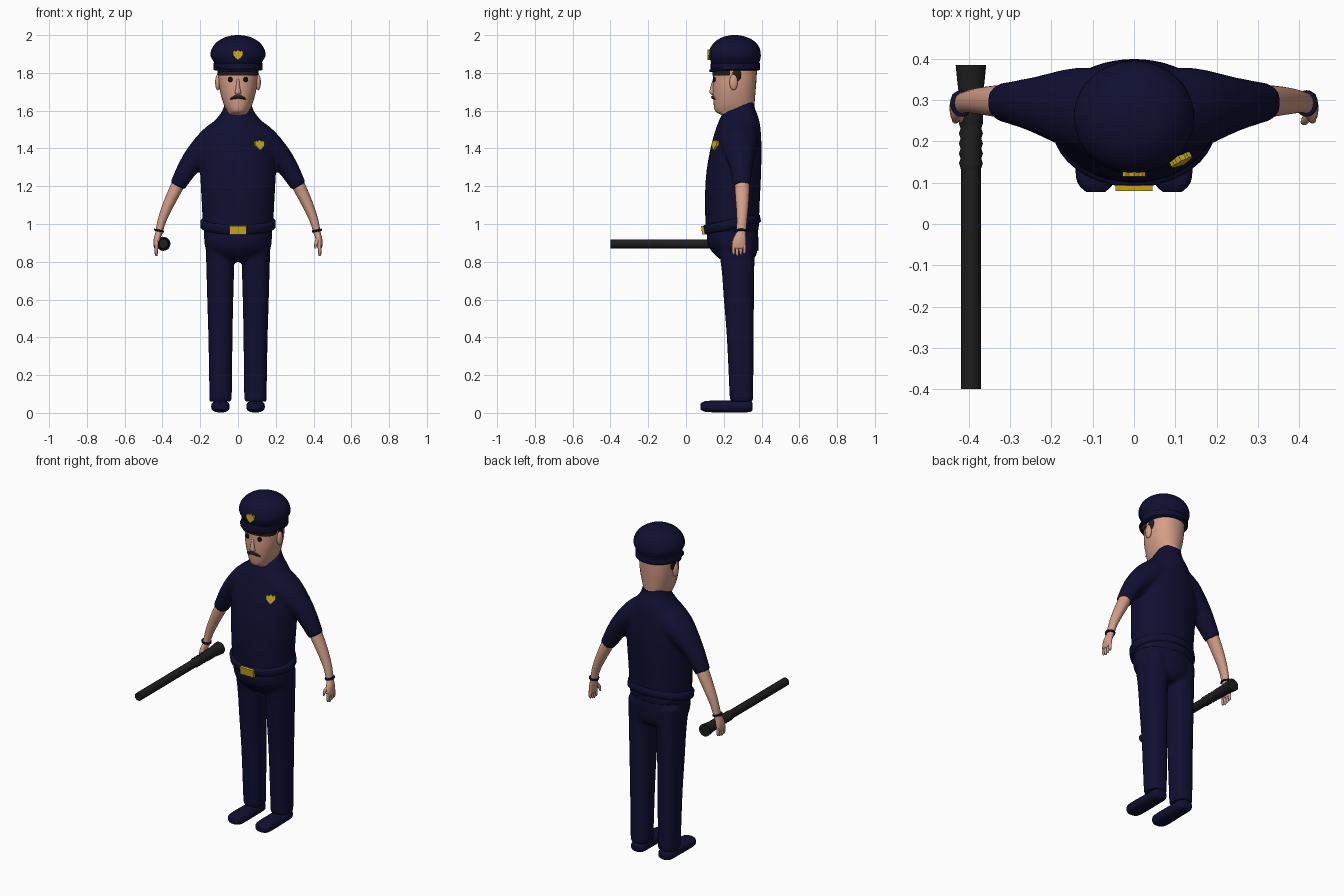
import bpy
import bmesh
from math import cos, sin, pi, radians, copysign
from mathutils import Vector, Matrix

default_cube = bpy.data.objects.get("Cube")
if default_cube:
    bpy.data.objects.remove(default_cube, do_unlink=True)

X, Y, Z = Vector((1, 0, 0)), Vector((0, 1, 0)), Vector((0, 0, 1))


def material(name, red, green, blue):
    mat = bpy.data.materials.new(name)
    mat.use_nodes = True
    color = (red, green, blue, 1)
    mat.diffuse_color = color
    shader = next(n for n in mat.node_tree.nodes if n.type == "BSDF_PRINCIPLED")
    shader.inputs["Base Color"].default_value = color
    shader.inputs["Roughness"].default_value = 0.7
    return mat


NAVY = material("navy cloth", .005, .005, .032)
SKIN = material("skin", .66, .34, .24)
GOLD = material("gold metal", .62, .42, .01)
RUBBER = material("baton rubber", .013, .013, .013)
HAIR = material("dark hair", .014, .011, .009)
BLACK = material("eye black", .004, .004, .004)


def finish(name, bm, mat, angle=50):
    """Turn a bmesh into a smooth shaded object with crisp sharp edges."""
    bmesh.ops.recalc_face_normals(bm, faces=bm.faces)
    mesh = bpy.data.meshes.new(name)
    bm.to_mesh(mesh)
    bm.free()
    mesh.materials.append(mat)
    mesh.shade_smooth()
    mesh.set_sharp_from_angle(angle=radians(angle))
    obj = bpy.data.objects.new(name, mesh)
    bpy.context.collection.objects.link(obj)
    return obj


def spline(rings, steps):
    """Catmull-Rom interpolation between cross-sections."""
    out = []
    for i in range(len(rings) - 1):
        a, b, c, d = (rings[max(0, min(len(rings) - 1, i + k))] for k in (-1, 0, 1, 2))
        for s in range(steps):
            t = s / steps
            out.append([q + t / 2 * (r - p + t * (2 * p - 5 * q + 4 * r - w
                        + t * (3 * (q - r) + w - p)))
                        for p, q, r, w in zip(a, b, c, d)])
    return out + [list(rings[-1])]


def loft(bm, rings, normal=None, up=Y, power=2, sides=32, steps=3, side=1):
    """Skin rings of (x, y, z, radius across, radius along up)."""
    rings = [[side * r[0], *r[1:]] for r in spline(rings, steps)]
    centers = [Vector(r[:3]) for r in rings]
    loops = []
    for i, ring in enumerate(rings):
        ahead = centers[min(i + 1, len(rings) - 1)] - centers[max(i - 1, 0)]
        t = (normal or ahead).normalized()
        across = up.cross(t).normalized()
        along = t.cross(across)
        loop = []
        for k in range(sides):
            a = 2 * pi * k / sides
            u, v = (copysign(abs(f) ** (2 / power), f) for f in (cos(a), sin(a)))
            loop.append(bm.verts.new(centers[i] + across * ring[3] * u + along * ring[4] * v))
        loops.append(loop)
    for low, high in zip(loops, loops[1:]):
        for k in range(sides):
            n = (k + 1) % sides
            bm.faces.new((low[k], low[n], high[n], high[k]))
    bm.faces.new(loops[0])
    bm.faces.new(loops[-1])


def part(name, mat, rings, **options):
    bm = bmesh.new()
    loft(bm, rings, **options)
    return finish(name, bm, mat)


def upright(*sections):
    """Centred sections given as (z, half width, front y, back y)."""
    return [(0, (f + b) / 2, z, w, (b - f) / 2) for z, w, f, b in sections]


def band(name, center, normal, width, depth, height, mat, side=1, bulge=.008):
    """Rounded strap around a body."""
    rings = []
    for k, inset in ((-.5, bulge), (-.35, 0), (.35, 0), (.5, bulge)):
        p = Vector(center) + normal.normalized() * height * k
        rings.append((*p, width - inset, depth - inset))
    return part(name, mat, rings, normal=normal, steps=1, sides=40, side=side)


def blob(name, mat, place, size):
    bm = bmesh.new()
    bmesh.ops.create_uvsphere(bm, u_segments=20, v_segments=12, radius=1,
                              matrix=Matrix.LocRotScale(Vector(place), None, Vector(size)))
    return finish(name, bm, mat)


def plate(name, mat, outline, place, depth, turn=0, lean=0):
    """Extruded front-facing outline, turned about z and leaned back."""
    bm = bmesh.new()
    face = bm.faces.new([bm.verts.new((x, -depth / 2, z)) for x, z in outline])
    new = bmesh.ops.extrude_face_region(bm, geom=[face])["geom"]
    bmesh.ops.translate(bm, vec=Y * depth, verts=[g for g in new if isinstance(g, bmesh.types.BMVert)])
    spin = Matrix.Rotation(radians(turn), 4, "Z") @ Matrix.Rotation(radians(-lean), 4, "X")
    bm.transform(Matrix.Translation(place) @ spin)
    return finish(name, bm, mat, 30)


def fuse(obj):
    """Melt overlapping pieces into one soft garment."""
    remesh = obj.modifiers.new("fuse", "REMESH")
    remesh.mode = "VOXEL"
    remesh.voxel_size = .01
    remesh.use_smooth_shade = True
    soften = obj.modifiers.new("soften", "SMOOTH")
    soften.factor = .5
    soften.iterations = 7


# Shirt: torso, sloping collar and short sleeves
bm = bmesh.new()
loft(bm, upright((.96, .186, .105, .385), (1.1, .192, .1, .39), (1.25, .2, .105, .397),
                 (1.38, .2, .125, .4), (1.48, .165, .15, .397), (1.55, .12, .175, .388),
                 (1.6, .08, .2, .37)), normal=Z)
loft(bm, [(0, .275, 1.53, .13, .105), (0, .283, 1.58, .09, .09), (0, .287, 1.625, .076, .085)],
     normal=Vector((0, -.5, 1)))
for side in (1, -1):
    loft(bm, [(.05, .27, 1.5, .08, .1), (.14, .28, 1.43, .082, .1), (.243, .29, 1.33, .06, .066),
              (.322, .295, 1.2, .042, .046)], side=side)
fuse(finish("shirt", bm, NAVY))

# Trousers: pelvis and two straight legs
bm = bmesh.new()
loft(bm, upright((1, .18, .115, .38), (.92, .18, .11, .382), (.87, .172, .125, .38),
                 (.83, .14, .16, .37), (.8, .08, .2, .34)), normal=Z)
for side in (1, -1):
    loft(bm, [(.095, .262, .94, .078, .105), (.094, .274, .78, .074, .088), (.094, .28, .6, .069, .08),
              (.093, .287, .4, .064, .071), (.092, .294, .06, .059, .062)],
         normal=Z, power=2.4, side=side)
fuse(finish("trousers", bm, NAVY))

# Belt, higher at the back, with its buckle
band("belt", (0, .243, 1.0), Vector((0, -.22, 1)), .199, .154, .05, NAVY)
plate("belt_buckle", GOLD, [(-.045, -.023), (.045, -.023), (.045, .023), (-.045, .023)],
      (0, .09, .967), .014, lean=-8)

# Head, joined to the neck
part("head", SKIN, upright((1.54, .068, .22, .352), (1.578, .062, .185, .355), (1.595, .058, .156, .358),
                           (1.63, .075, .147, .362), (1.7, .095, .142, .368), (1.76, .103, .143, .373),
                           (1.84, .106, .145, .377)), normal=Z, power=2.2)
part("nose", SKIN, [(0, .148, 1.77, .006, .005), (0, .142, 1.72, .011, .014),
                    (0, .141, 1.695, .017, .016), (0, .146, 1.682, .01, .008)], normal=Z, sides=16)
part("mouth_moustache", HAIR, [(-.042, .152, 1.662, .003, .006), (-.02, .144, 1.67, .009, .008),
                               (0, .141, 1.672, .008, .008), (.02, .144, 1.67, .009, .008),
                               (.042, .152, 1.662, .003, .006)], normal=X, sides=14)
part("hair", HAIR, upright((1.787, .104, .14, .29), (1.83, .107, .138, .29)), normal=Z, power=2.2)

for side, label in ((1, "left"), (-1, "right")):
    # Face details
    blob(label + "_eye", BLACK, (side * .04, .151, 1.765), (.014, .009, .014))
    blob(label + "_ear", SKIN, (side * .107, .252, 1.75), (.014, .022, .042))
    blob(label + "_sideburn", HAIR, (side * .1, .268, 1.79), (.01, .025, .035))

    # Bare forearm and wrist strap
    part(label + "_arm", SKIN, [(.29, .295, 1.26, .034, .036), (.322, .297, 1.2, .035, .039),
                                (.37, .298, 1.1, .029, .033), (.402, .296, 1.02, .023, .027),
                                (.422, .291, .94, .018, .025)], side=side, sides=20)
    band(label + "_wrist_strap", (.418, .292, .965), Vector((side * .2, 0, -1)),
         .027, .032, .012, NAVY, side, .004)

    # Hand: palm, four fingers and a thumb
    part(label + "_palm", SKIN, [(.42, .291, .955, .017, .024), (.428, .283, .92, .018, .034),
                                 (.432, .28, .88, .014, .036), (.432, .28, .868, .008, .03)],
         normal=Z, side=side, sides=20)
    for i in range(4):
        y = .252 + i * .019
        tip = .83 + .006 * abs(i - 1)
        part(f"{label}_finger_{i + 1}", SKIN,
             [(.432, y, .89, .009, .009), (.433, y, tip + .012, .008, .008), (.431, y, tip, .003, .003)],
             normal=Z, side=side, sides=10)
    part(label + "_thumb", SKIN, [(.424, .265, .925, .01, .012), (.414, .25, .9, .01, .01),
                                  (.408, .246, .87, .004, .004)], normal=Z, side=side, sides=10)

    # Shoe
    part(label + "_shoe", NAVY, [(.092, .352, .034, .022, .018), (.092, .335, .034, .044, .03),
                                 (.092, .25, .034, .046, .032), (.093, .15, .034, .049, .031),
                                 (.093, .1, .034, .044, .028), (.093, .077, .034, .022, .016)],
         normal=Y, up=Z, power=2.6, side=side)

# Peaked cap: band, flared crown and short visor
band("cap_band", (0, .262, 1.834), Z, .131, .131, .044, NAVY)
part("cap_crown", NAVY, upright((1.845, .122, .137, .383), (1.868, .134, .128, .392), (1.893, .146, .122, .396),
                                (1.93, .138, .128, .39), (1.965, .11, .153, .366),
                                (1.99, .065, .195, .32), (2, .015, .24, .275)), normal=Z, sides=40)
band("cap_visor", (0, .205, 1.826), Vector((0, -.2, 1)), .116, .083, .016, NAVY)

# Gold shield badges on cap and chest
half = [(0, -.03), (.014, -.018), (.026, -.004), (.028, .014), (.019, .022), (.012, .017)]
shield = half + [(0, .026)] + [(-x, z) for x, z in reversed(half[1:])]
plate("cap_badge", GOLD, shield, (0, .122, 1.897), .014)
plate("chest_badge", GOLD, shield, (.112, .158, 1.418), .022, turn=27, lean=12)

# Baton: straight shaft, ribbed grip and flared pommel
shaft = [(y, .024) for y in (-.4, .13)]
grip = [(.135 + .012 * i, .029 if i % 2 else .025) for i in range(10)]
pommel = [(.27, .03), (.32, .03), (.345, .033), (.385, .037)]
part("baton", RUBBER, [(-.395, y, .895, r, r) for y, r in shaft + grip + pommel],
     normal=Y, up=Z, steps=1, sides=28)
